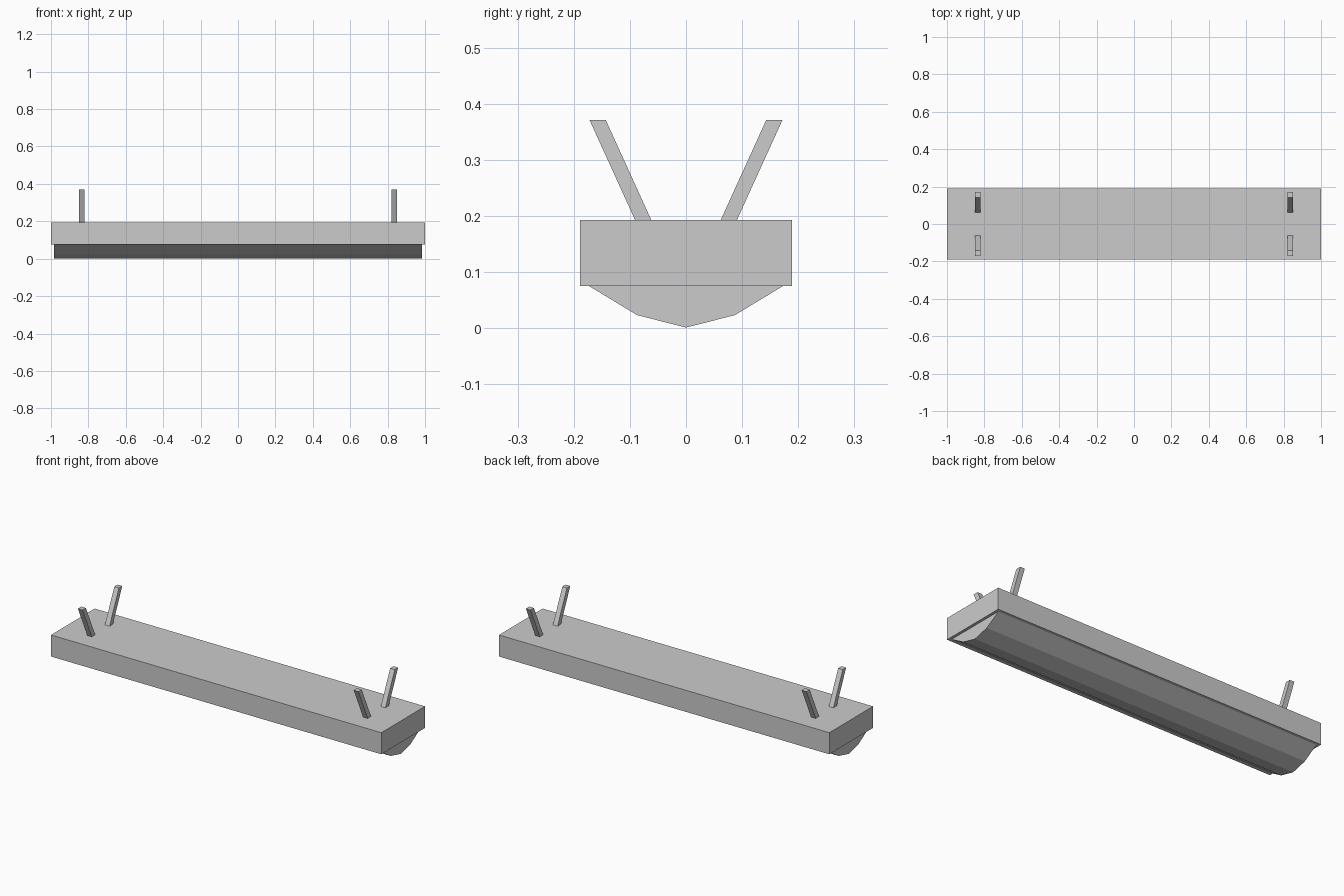
import bpy

if "Cube" in bpy.data.objects:
    bpy.data.objects.remove(bpy.data.objects["Cube"])


def extrude_x(name, profile, x0, x1):
    """Closed prism: a (y, z) profile swept from x0 to x1."""
    n = len(profile)
    verts = [(x, y, z) for x in (x0, x1) for y, z in profile]
    faces = [tuple(range(n))[::-1], tuple(range(n, 2 * n))]
    faces += [(i, (i + 1) % n, n + (i + 1) % n, n + i) for i in range(n)]
    mesh = bpy.data.meshes.new(name)
    mesh.from_pydata(verts, [], faces)
    obj = bpy.data.objects.new(name, mesh)
    bpy.context.collection.objects.link(obj)
    return obj


# Rectangular lamp housing
extrude_x("housing", [(-0.189, 0.075), (0.189, 0.075), (0.189, 0.193), (-0.189, 0.193)], -1, 1)

# Faceted diffuser hanging below the housing
extrude_x("diffuser", [(-0.173, 0.075), (-0.087, 0.023), (0, 0.001),
                       (0.087, 0.023), (0.173, 0.075)], -0.985, 0.985)

# Slanted hanger rods, one modelled and mirrored to four
rod = extrude_x("hanger_rods", [(0.062, 0.193), (0.091, 0.193),
                                (0.172, 0.371), (0.143, 0.371)], 0.821, 0.849)
mirror = rod.modifiers.new("mirror", 'MIRROR')
mirror.use_axis = (True, True, False)
mirror.use_mirror_merge = False
